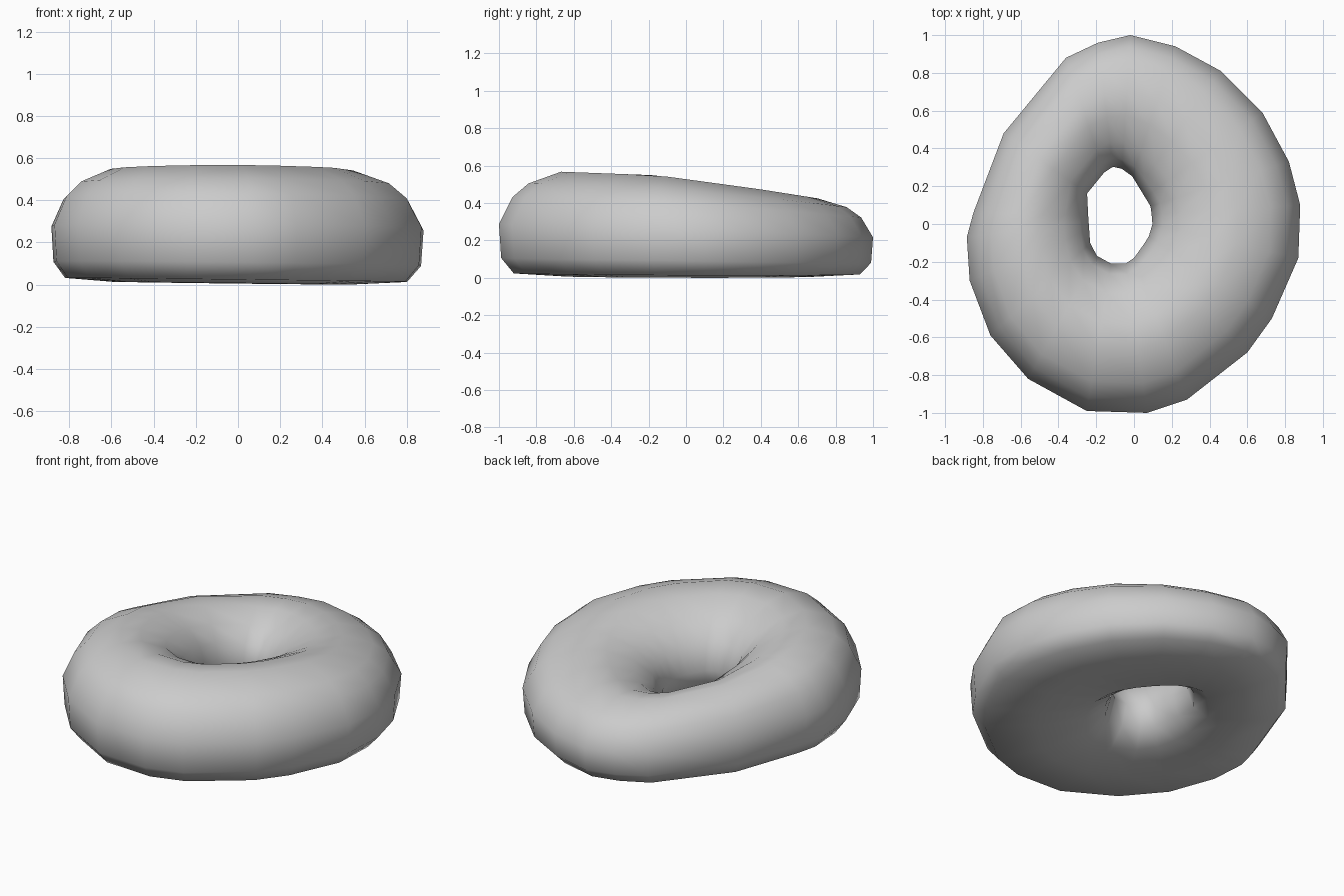
import bpy, bmesh
from mathutils import Vector

if "Cube" in bpy.data.objects:
    bpy.data.objects.remove(bpy.data.objects["Cube"])

# Plan outlines, anticlockwise: outer edge and hole
OUTER = [(0.88, 0.10), (0.82, 0.33), (0.68, 0.59), (0.46, 0.81), (0.22, 0.94),
         (-0.02, 1.0), (-0.19, 0.96), (-0.36, 0.88), (-0.69, 0.48), (-0.85, 0.06),
         (-0.885, -0.07), (-0.87, -0.30), (-0.76, -0.59), (-0.56, -0.82), (-0.25, -0.99),
         (0.07, -1.0), (0.28, -0.93), (0.60, -0.68), (0.73, -0.50), (0.87, -0.18)]
HOLE = [(0.10, -0.03), (0.09, 0.09), (-0.02, 0.27), (-0.10, 0.31), (-0.24, 0.22),
        (-0.25, 0.15), (-0.23, -0.13), (-0.16, -0.21), (-0.03, -0.21), (0.02, -0.16)]
# Cross-section: (hole-to-edge fraction, height fraction)
SECTION = [(0, 0.40), (0.07, 0.66), (0.20, 0.84), (0.40, 0.97), (0.58, 1.0),
           (0.80, 0.89), (0.91, 0.76), (1.0, 0.51), (0.985, 0.19), (0.90, 0.045),
           (0.55, 0.015), (0.20, 0.045), (0.06, 0.18)]
# Crest height falls from front to back
CREST = [(-2, 0.575), (-0.68, 0.575), (-0.15, 0.555), (0.40, 0.48), (0.78, 0.42), (2, 0.42)]
CENTRE = Vector((-0.08, 0.04))


def crest_height(y):
    for (y0, h0), (y1, h1) in zip(CREST, CREST[1:]):
        if y <= y1:
            return h0 + (h1 - h0) * (y - y0) / (y1 - y0)


def hole_point(direction):
    for i, a in enumerate(HOLE):
        a = Vector(a) - CENTRE
        e = Vector(HOLE[(i + 1) % len(HOLE)]) - CENTRE - a
        den = direction.cross(e)
        if abs(den) < 1e-9:
            continue
        r, s = a.cross(e) / den, a.cross(direction) / den
        if r > 0 and -1e-6 <= s <= 1 + 1e-6:
            return CENTRE + direction * r
    return CENTRE + direction * 0.2


# Ring body: one cross-section per outline point
bm = bmesh.new()
rings = []
for p in OUTER:
    outer = Vector(p)
    inner = hole_point((outer - CENTRE).normalized())
    h = crest_height(inner.lerp(outer, 0.58).y)
    ring = []
    for t, f in SECTION:
        q = inner.lerp(outer, t)
        ring.append(bm.verts.new((q.x, q.y, h * f + 0.012 * (1 - f) * (0.5 - q.x))))
    rings.append(ring)
n = len(SECTION)
for i, a in enumerate(rings):
    b = rings[(i + 1) % len(rings)]
    for j in range(n):
        k = (j + 1) % n
        bm.faces.new((a[j], a[k], b[k], b[j]))
bmesh.ops.recalc_face_normals(bm, faces=bm.faces)
low = min(v.co.z for v in bm.verts)
for v in bm.verts:
    v.co.z -= low
for f in bm.faces:
    f.smooth = True
mesh = bpy.data.meshes.new("ring_body")
bm.to_mesh(mesh)
bm.free()
bpy.context.collection.objects.link(bpy.data.objects.new("ring_body", mesh))
